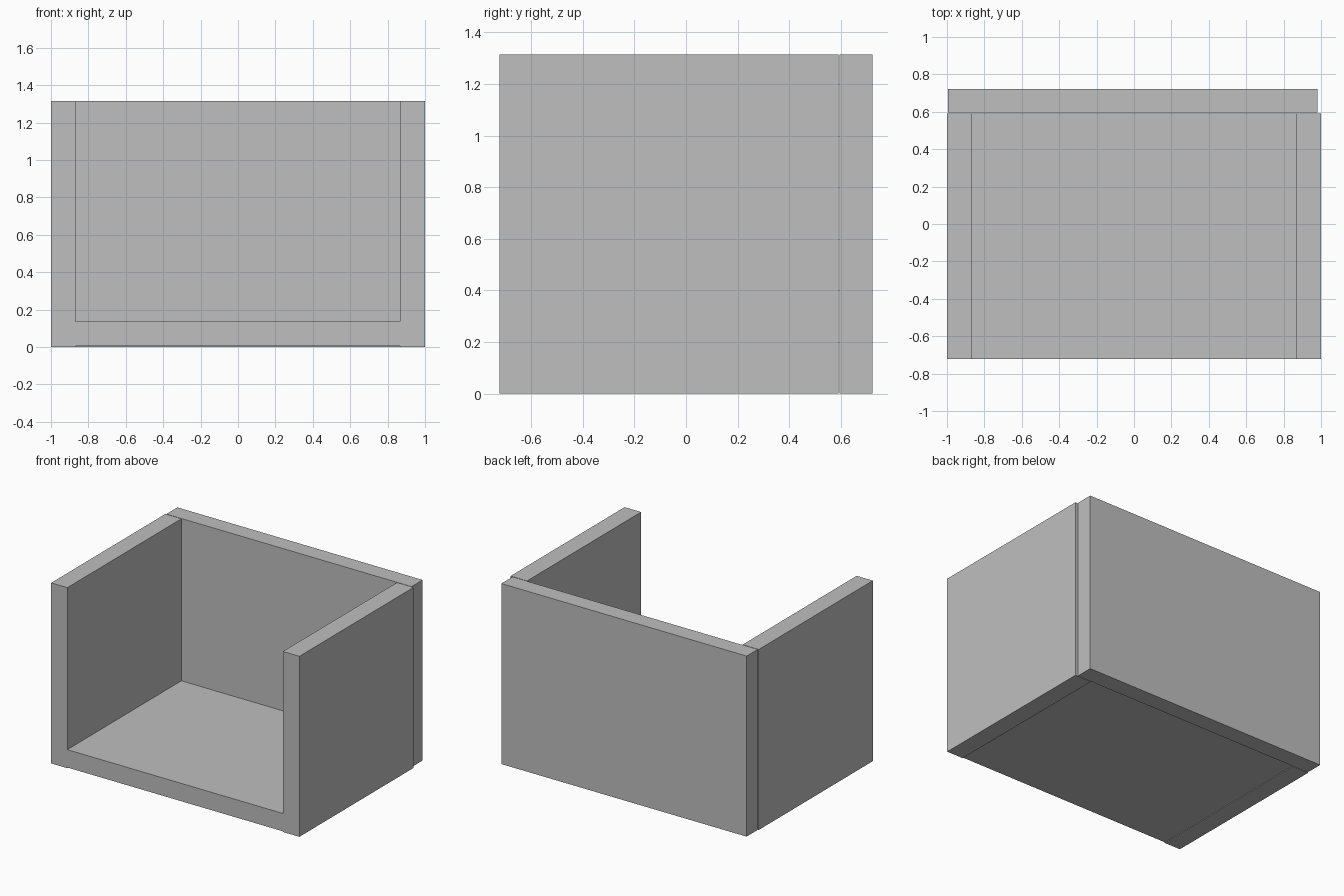
import bpy

cube = bpy.data.objects.get("Cube")
if cube:
    bpy.data.objects.remove(cube, do_unlink=True)

# Single flat grey for every panel
grey = bpy.data.materials.new("light_grey")
grey.use_nodes = True
colour = (0.52, 0.52, 0.52, 1)
grey.diffuse_color = colour
grey.node_tree.nodes["Principled BSDF"].inputs["Base Color"].default_value = colour


def panel(name, low, high):
    """Flat board spanning two opposite corners."""
    bpy.ops.mesh.primitive_cube_add(size=1)
    board = bpy.context.object
    board.name = name
    centre = [(a + b) / 2 for a, b in zip(low, high)]
    size = [b - a for a, b in zip(low, high)]
    for v in board.data.vertices:
        v.co = [c + s * p for c, s, p in zip(centre, size, v.co)]
    board.data.materials.append(grey)
    return board


FRONT, SIDE_END, BACK_START, BACK = -0.722, 0.591, 0.595, 0.722
HEIGHT = 1.315

# Side walls
panel("right_wall", (-1, FRONT, 0), (-0.87, SIDE_END, HEIGHT))
panel("left_wall", (0.867, FRONT, 0), (1, SIDE_END, HEIGHT))

# Floor, raised slightly between the walls
panel("floor", (-0.87, FRONT, 0.005), (0.867, SIDE_END, 0.135))

# Back wall, slightly narrower and offset behind a thin joint
panel("back_wall", (-0.994, BACK_START, 0), (0.982, BACK, HEIGHT))
